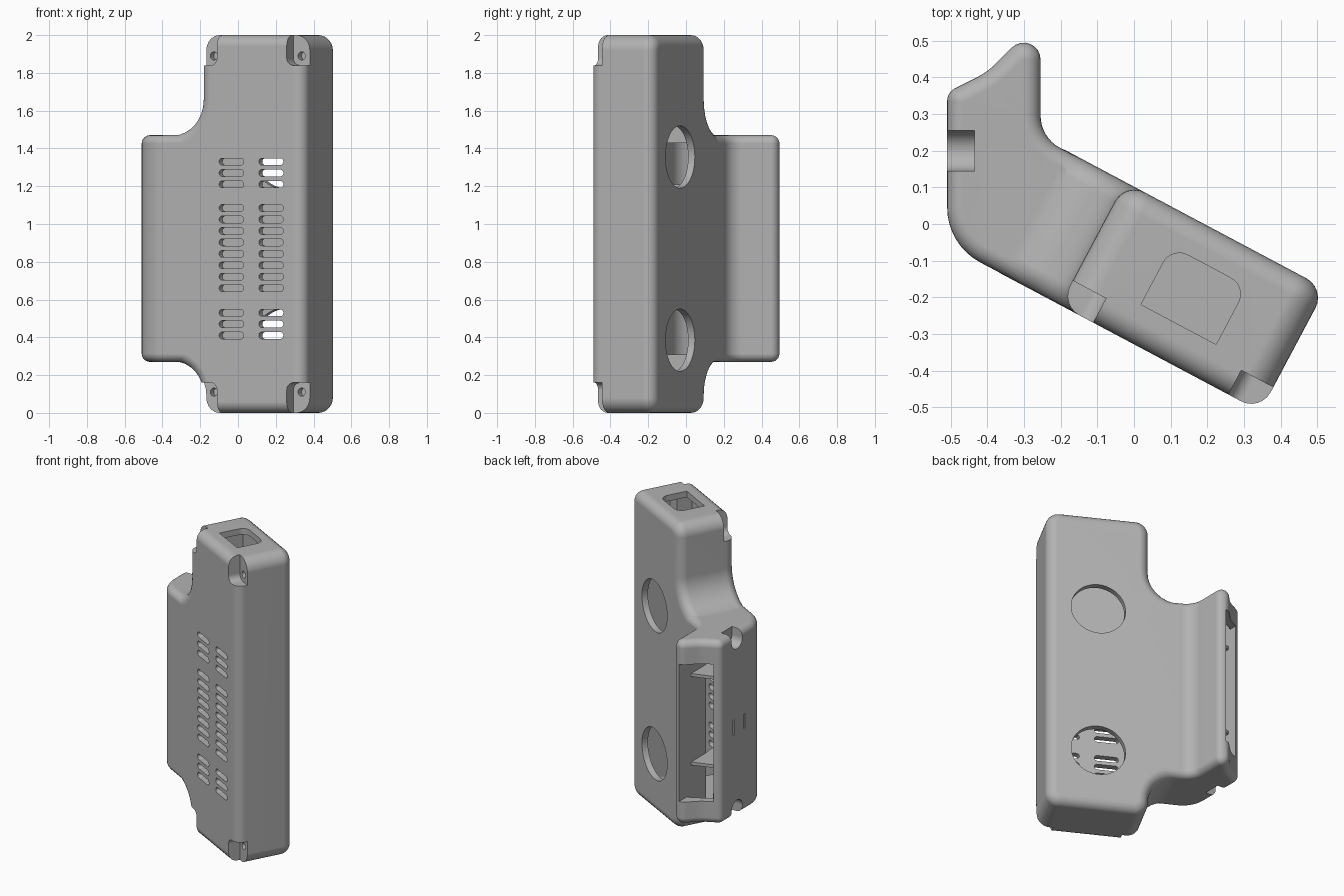
import bpy, bmesh, math
from mathutils import Vector

if "Cube" in bpy.data.objects:
    bpy.data.objects.remove(bpy.data.objects["Cube"])

C, S = math.cos(math.radians(28)), math.sin(math.radians(28))


def uv(u, v):
    """Point of the turned main box in plan."""
    return (u * C + v * S, -u * S + v * C)


def plan(a, b, h):      # outline in x,y raised along z
    return (a, b, h)


def side(a, b, h):      # outline in u,z pushed along the box depth v
    return (*uv(a, h), b)


def left(a, b, h):      # outline in y,z pushed along x
    return (h, a, b)


def box_plan(a, b, h):  # outline in u,v raised along z
    return (*uv(a, b), h)


def fillet(corners, n=8):
    """Round each (x, y, radius) corner of an outline."""
    pts = []
    for i, c in enumerate(corners):
        p = Vector(c[:2])
        r = c[2] if len(c) > 2 else 0
        if r == 0:
            pts.append(p)
            continue
        a = (Vector(corners[i - 1][:2]) - p).normalized()
        b = (Vector(corners[(i + 1) % len(corners)][:2]) - p).normalized()
        half = a.angle(b) / 2
        t = r / math.tan(half)
        mid = p + (a + b).normalized() * r / math.sin(half)
        d0, d1 = p + a * t - mid, p + b * t - mid
        sweep = d0.angle(d1)
        for k in range(n + 1):
            f = k / n
            pts.append(mid + (d0 * math.sin((1 - f) * sweep) + d1 * math.sin(f * sweep)) / math.sin(sweep))
    return pts


def rect(a0, a1, b0, b1, r=0):
    return [(a0, b0, r), (a1, b0, r), (a1, b1, r), (a0, b1, r)]


def inset(pts, d):
    """Move a counter-clockwise outline inward by d."""
    out = []
    for i, p in enumerate(pts):
        e0 = (p - pts[i - 1]).normalized()
        e1 = (pts[(i + 1) % len(pts)] - p).normalized()
        n0, n1 = Vector((-e0.y, e0.x)), Vector((-e1.y, e1.x))
        out.append(p + (n0 + n1) * d / (1 + n0.dot(n1)))
    return out


def prism(bm, frame, corners, h0, h1, r=0, seg=6):
    """Extruded outline whose end edges are rounded by r."""
    pts = fillet(corners)
    steps = [(0, 0)]
    if r:
        steps = [(r * (1 - math.sin(k / seg * math.pi / 2)), r * (1 - math.cos(k / seg * math.pi / 2)))
                 for k in range(seg + 1)]
    levels = [(d, h0 + e) for d, e in steps] + [(d, h1 - e) for d, e in reversed(steps)]
    rings = [[bm.verts.new(frame(p.x, p.y, h)) for p in inset(pts, d)] for d, h in levels]
    n = len(pts)
    for q0, q1 in zip(rings, rings[1:]):
        for i in range(n):
            bm.faces.new((q0[i], q0[(i + 1) % n], q1[(i + 1) % n], q1[i]))
    bm.faces.new(rings[0][::-1])
    bm.faces.new(rings[-1])


def solid(name, *parts):
    bm = bmesh.new()
    for part in parts:
        prism(bm, *part)
    bmesh.ops.recalc_face_normals(bm, faces=bm.faces)
    me = bpy.data.meshes.new(name)
    bm.to_mesh(me)
    bm.free()
    ob = bpy.data.objects.new(name, me)
    bpy.context.collection.objects.link(ob)
    return ob


def combine(target, tool, op):
    m = target.modifiers.new(op, 'BOOLEAN')
    m.object, m.operation, m.solver = tool, op, 'EXACT'
    bpy.context.view_layer.objects.active = target
    bpy.ops.object.modifier_apply(modifier=m.name)
    bpy.data.objects.remove(tool)


def both(lo, hi):
    """A z range and its mirror image about z = 1."""
    return [(lo, hi), (2 - hi, 2 - lo)]


# Main case with the concave shoulders running into the wing
case = solid("case", (side, [
    (-.075, 0, .08), (.545, 0, .08), (.545, 2, .08), (-.075, 2, .08),
    (-.075, 1.469, .19), (-.32, 1.469), (-.32, .271), (-.075, .271, .18)], -.29, .09, .06))

# Side wing with hooked back edge
wing = solid("wing", (plan, [
    (-.51, -.057, .17), uv(.05, -.289), uv(.05, .089), (-.255, .236, .1),
    (-.255, .56, .046), (-.40, .415, .2), (-.51, .36, .04)], .27, 1.47, .044))
combine(case, wing, 'UNION')

# Hollow inside of case and wing
combine(case, solid("case_hollow", (side, rect(-.035, .505, .04, 1.96, .05), -.25, .05)), 'DIFFERENCE')
combine(case, solid("wing_hollow", (plan, [
    (-.47, -.03, .13), uv(.05, -.249), uv(.05, .049), (-.295, .213),
    (-.295, .42), (-.39, .37), (-.47, .33)], .31, 1.43)), 'DIFFERENCE')

# Bosses behind the screw recesses
for lo, hi in both(1.8, 1.965):
    combine(case, solid("screw_bosses",
                        (box_plan, rect(-.045, .07, -.26, -.15), lo, hi),
                        (box_plan, rect(.41, .52, -.26, -.15), lo, hi)), 'UNION')
for lo, hi in ((1.3, 1.445), (.295, .44)):
    combine(case, solid("wing_boss", (plan, rect(-.485, -.4, .11, .29), lo, hi)), 'UNION')

# Screw recesses at the four front corners, with blind screw holes
recess, holes = [], []
for lo, hi in both(1.84, 2.1):
    recess += [(side, rect(-.2, .028, lo, hi, .04), -.4, -.215),
               (side, rect(.446, .7, lo, hi, .04), -.4, -.215)]
for z in (.11, 1.89):
    for u in (-.03, .496):
        ring = [(u + .022 * math.cos(k * math.pi / 8), z + .022 * math.sin(k * math.pi / 8)) for k in range(16)]
        holes.append((side, ring, -.3, -.175))
combine(case, solid("recess_cutter", *recess), 'DIFFERENCE')
combine(case, solid("hole_cutter", *holes), 'DIFFERENCE')

# Round-bottomed grooves at the wing ends and two slits between them
combine(case, solid("groove_cutter",
                    (left, rect(.145, .255, 1.365, 1.6, .0549), -.6, -.435),
                    (left, rect(.145, .255, .14, .375, .0549), -.6, -.435),
                    (left, rect(.115, .13, .81, .91), -.6, -.44),
                    (left, rect(.225, .24, .81, .91), -.6, -.44)), 'DIFFERENCE')

# Front vent slots in two columns
rows = [.41, .47, .53] + [.66 + .0607 * k for k in range(8)] + [1.21, 1.27, 1.33]
slots = [(side, rect(u, u + .147, z - .018, z + .018, .0178), -.35, -.2)
         for z in rows for u in (.041, .279)]
combine(case, solid("slot_cutter", *slots), 'DIFFERENCE')

# Round openings in the back
fans = []
for z in (.385, 1.355):
    fans.append((side, [(.235 + .165 * math.cos(k * math.pi / 24), z + .165 * math.sin(k * math.pi / 24))
                        for k in range(48)], .02, .2))
combine(case, solid("round_cutter", *fans), 'DIFFERENCE')

# Socket in the top and window in the hooked face
combine(case, solid("socket_cutter", (box_plan, [
    (.12, -.185), (.352, -.185), (.352, -.006, .05), (.12, -.006, .05)], 1.9, 2.1)), 'DIFFERENCE')
combine(case, solid("window_cutter", (plan, rect(-.468, -.297, .25, .6), .42, 1.32)), 'DIFFERENCE')

# Shelves inside the wing
shelf = [(-.475, 0), (-.40, -.07), (-.27, -.09), (-.29, .21), (-.29, .37), (-.475, .31)]
shelves = solid("wing_shelves", (plan, shelf, 1.19, 1.21), (plan, shelf, .61, .63))

grey = bpy.data.materials.new("plain grey")
grey.diffuse_color = (.45, .45, .45, 1)
grey.use_nodes = True
grey.node_tree.nodes["Principled BSDF"].inputs["Base Color"].default_value = grey.diffuse_color
for ob in (case, shelves):
    ob.data.materials.clear()
    ob.data.materials.append(grey)
    for p in ob.data.polygons:
        p.material_index = 0

# Smooth the rounded edges, keep the cut edges crisp
bpy.ops.object.select_all(action='DESELECT')
case.select_set(True)
bpy.context.view_layer.objects.active = case
bpy.ops.object.shade_smooth_by_angle(angle=math.radians(30))
weighted = case.modifiers.new("even_shading", 'WEIGHTED_NORMAL')
weighted.keep_sharp = True
